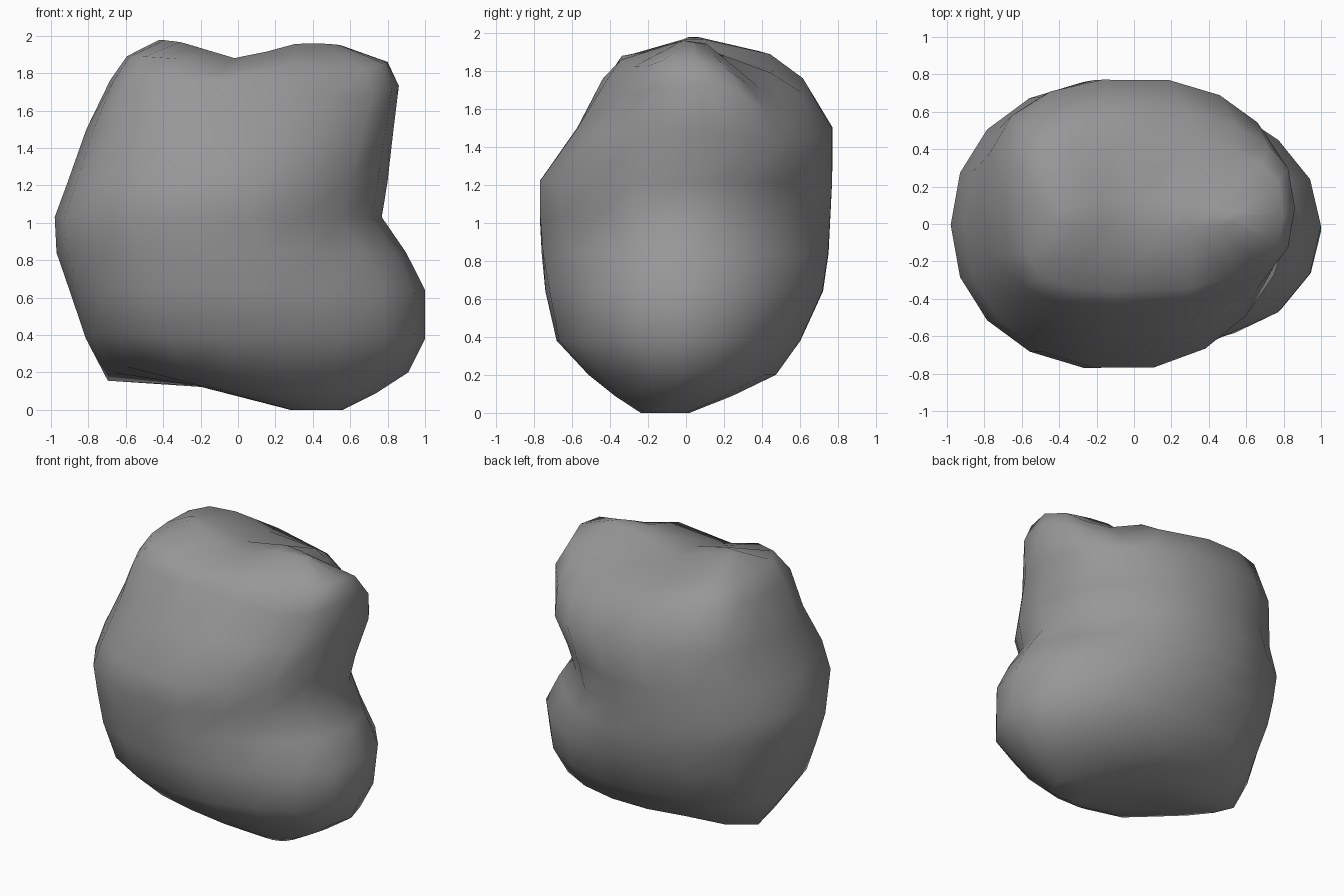
import bpy, bmesh, math

SEGMENTS = 18
# height, x min, x max, y min, y max, roundness of each cross-section
RINGS = [
    (0.00, 0.28, 0.56, -0.24, 0.02, 2.0),
    (0.09, -0.25, 0.74, -0.38, 0.25, 2.0),
    (0.20, -0.68, 0.91, -0.52, 0.48, 2.0),
    (0.38, -0.81, 1.00, -0.69, 0.61, 2.0),
    (0.64, -0.90, 1.00, -0.75, 0.73, 2.0),
    (0.84, -0.97, 0.90, -0.77, 0.76, 2.0),
    (1.03, -0.98, 0.77, -0.78, 0.77, 2.1),
    (1.22, -0.91, 0.80, -0.78, 0.78, 2.1),
    (1.50, -0.81, 0.83, -0.58, 0.78, 2.3),
    (1.76, -0.68, 0.86, -0.44, 0.62, 2.6),
    (1.89, -0.59, 0.80, -0.36, 0.47, 2.8),
    (1.98, -0.42, 0.55, -0.04, 0.12, 2.0),
]
# local pushes: centre, radius, offset
PUSHES = [
    ((0.55, -0.55, 0.95), 0.30, (-0.02, 0.05, 0)),       # front valley above the lobe
    ((0.45, -0.65, 0.60), 0.25, (-0.02, 0.05, 0)),       # front valley, lower part
    ((0.65, 0.50, 0.95), 0.30, (-0.02, -0.06, 0)),       # back valley above the lobe
    ((-0.55, -0.38, 1.75), 0.25, (-0.06, -0.06, 0.0)),   # upper front left corner
    ((-0.55, 0.50, 1.75), 0.25, (-0.05, 0.05, 0.03)),    # upper back left corner
    ((-0.60, 0.55, 0.50), 0.30, (-0.05, 0.05, 0)),       # lower back left swelling
    ((-0.60, -0.50, 0.50), 0.30, (-0.04, -0.04, 0)),     # lower front left swelling
    ((0.60, 0.48, 1.82), 0.33, (0, -0.05, -0.20)),       # back slope of the right peak
    ((0.65, -0.40, 1.80), 0.28, (0, 0.06, -0.10)),       # front slope of the right peak
    ((-0.65, 0.25, 0.22), 0.20, (-0.08, 0.03, -0.06)),   # spur at the lower left
    ((-0.55, -0.30, 0.22), 0.25, (0.02, 0, 0.05)),       # raised underside in front
]


def spow(v, e):
    return math.copysign(abs(v) ** (2 / e), v)


def shape(x, y, z):
    p = (x, y, z)
    out = [x, y, z]
    for c, r, d in PUSHES:
        w = math.exp(-sum(((a - b) / r) ** 2 for a, b in zip(p, c)))
        out = [o + w * k for o, k in zip(out, d)]
    # saddle between the two top corners
    if z > 1.8:
        out[2] -= 0.10 * math.exp(-(x / 0.22) ** 2)
    # underside rises to the left
    if z < 0.15 and x < 0.1:
        out[2] += 0.12 * (0.1 - x)
    return out


# boulder body lofted through the rings
bm = bmesh.new()
loops = []
for z, x0, x1, y0, y1, e in RINGS:
    loop = []
    for i in range(SEGMENTS):
        a = 2 * math.pi * i / SEGMENTS
        x = (x0 + x1) / 2 + (x1 - x0) / 2 * spow(math.cos(a), e)
        y = (y0 + y1) / 2 + (y1 - y0) / 2 * spow(math.sin(a), e)
        loop.append(bm.verts.new(shape(x, y, z)))
    loops.append(loop)
for a, b in zip(loops, loops[1:]):
    for i in range(SEGMENTS):
        j = (i + 1) % SEGMENTS
        bm.faces.new((a[i], a[j], b[j], b[i]))

# strips closing the bottom and the top
for loop in (loops[0], loops[-1]):
    n = SEGMENTS
    for i in range(n // 2):
        strip = []
        for k in (i, i + 1, n - i - 1, (n - i) % n):
            if loop[k] not in strip:
                strip.append(loop[k])
        bm.faces.new(strip)
bmesh.ops.recalc_face_normals(bm, faces=bm.faces)
for f in bm.faces:
    f.smooth = True

mesh = bpy.data.meshes.new("boulder")
bm.to_mesh(mesh)
bm.free()
boulder = bpy.data.objects.new("boulder", mesh)
bpy.context.collection.objects.link(boulder)

# dark grey stone
stone = bpy.data.materials.new("stone")
stone.diffuse_color = (0.31, 0.31, 0.31, 1)
mesh.materials.append(stone)
